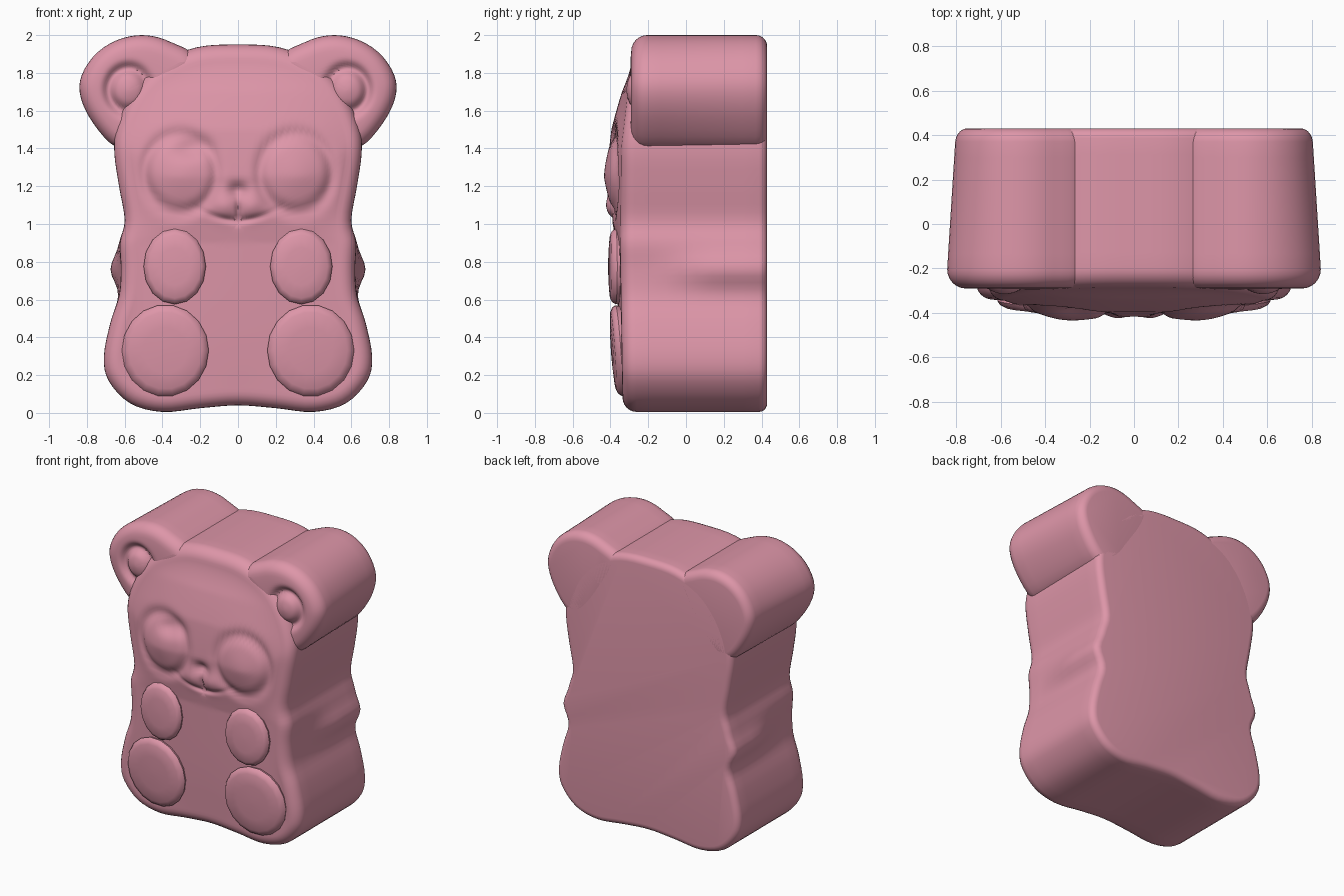
import bpy, bmesh, math
from mathutils import Vector

if "Cube" in bpy.data.objects:
    bpy.data.objects.remove(bpy.data.objects["Cube"])

pink = bpy.data.materials.new("soft_pink")
pink.diffuse_color = (0.73, 0.305, 0.395, 1)
pink.use_nodes = True
pink.node_tree.nodes["Principled BSDF"].inputs["Base Color"].default_value = pink.diffuse_color


def interp(v, table):
    """Smooth interpolation in a short (key, value) table."""
    if v <= table[0][0]:
        return table[0][1]
    for (a, fa), (b, fb) in zip(table, table[1:]):
        if v <= b:
            t = (v - a) / (b - a)
            return fa + (fb - fa) * t
    return table[-1][1]


def smooth_loop(pts, steps):
    """Closed Catmull-Rom curve through the points."""
    out, n = [], len(pts)
    for i in range(n):
        p0, p1, p2, p3 = (Vector(pts[(i + k) % n]) for k in (-1, 0, 1, 2))
        for s in range(steps):
            t = s / steps
            out.append(0.5 * (2 * p1 + (p2 - p0) * t + (2 * p0 - 5 * p1 + 4 * p2 - p3) * t * t
                              + (3 * p1 - p0 - 3 * p2 + p3) * t ** 3))
    return out


def inset(loop, d):
    """Move a counter-clockwise loop inward by d."""
    n, out = len(loop), []
    for i, p in enumerate(loop):
        t = (loop[(i + 1) % n] - loop[i - 1]).normalized()
        out.append(p + Vector((-t.y, t.x)) * d)
    return out


def bell(d, w):
    return math.exp(-(d / w) ** 2)


def loft(name, rings, angle=50):
    """Skin a list of rings of 3D points, front to back, closing both ends."""
    bm = bmesh.new()
    rows = [[bm.verts.new(p) for p in r] for r in rings]
    for a, b in zip(rows, rows[1:]):
        n = len(a)
        for i in range(n):
            bm.faces.new((a[i], a[(i + 1) % n], b[(i + 1) % n], b[i]))
    for r in (rows[0], rows[-1]):
        bm.faces.new(r)
    bmesh.ops.recalc_face_normals(bm, faces=bm.faces)
    me = bpy.data.meshes.new(name)
    bm.to_mesh(me)
    bm.free()
    me.materials.append(pink)
    ob = bpy.data.objects.new(name, me)
    bpy.context.collection.objects.link(ob)
    bpy.context.view_layer.objects.active = ob
    ob.select_set(True)
    bpy.ops.object.shade_smooth_by_angle(angle=math.radians(angle))
    ob.select_set(False)
    return ob


def slab(name, loop, centre, rim, front, relief, steps, r_front, r_back, warp):
    """Thick rounded slab with a modelled front face."""
    c = Vector(centre)
    edge = inset(loop, r_front)
    rings = []
    # front face, from the middle outwards
    for k in range(steps):
        t = 0.01 + 0.99 * k / steps
        ring = []
        for p in edge:
            q = c + (p - c) * t
            y = front(q.x, q.y) * (1 - t ** 5) + rim(p.y) * t ** 5
            ring.append((q.x, y + relief(q.x, q.y), q.y))
        rings.append(ring)
    # rounded front edge
    for k in range(7):
        a = math.pi / 2 * k / 6
        row = inset(loop, r_front * (1 - math.sin(a)))
        rings.append([(p.x, rim(p.y) + r_front * (1 - math.cos(a)), p.y) for p in row])
    # straight sides
    for k in range(1, 9):
        rings.append([(p.x, (rim(p.y) + r_front) * (1 - k / 8) + (0.43 - r_back) * k / 8, p.y)
                      for p in loop])
    # rounded back edge
    for k in range(1, 6):
        a = math.pi / 2 * k / 5
        row = inset(loop, r_back * (1 - math.cos(a)))
        rings.append([(p.x, 0.43 - r_back * (1 - math.sin(a)), p.y) for p in row])
    rings = [[warp(*p) for p in r] for r in rings]
    return loft(name, rings)


# Body: head, waist and legs in one slab
half = [(0.2, 0.025), (0.4, 0.005), (0.57, 0.05), (0.685, 0.17), (0.71, 0.3), (0.675, 0.48),
        (0.63, 0.62), (0.62, 0.76), (0.625, 0.9), (0.60, 1.02), (0.63, 1.2), (0.655, 1.38),
        (0.64, 1.52), (0.56, 1.7), (0.42, 1.85), (0.22, 1.935)]
outline = [(0, 0.04)] + half + [(0, 1.95)] + [(-x, z) for x, z in reversed(half)]


def body_rim(z):
    return interp(z, [(0, -0.335), (0.9, -0.35), (1.4, -0.345), (1.7, -0.31), (1.95, -0.275)])


def body_front(x, z):
    mid = interp(z, [(0, -0.345), (0.3, -0.355), (0.9, -0.372), (1.1, -0.402), (1.25, -0.418),
                     (1.5, -0.402), (1.7, -0.365), (1.9, -0.295)])
    return mid + 0.07 * x * x


def face_relief(x, z):
    d = math.hypot((abs(x) - 0.305) / 0.19, (z - 1.27) / 0.205)
    y = 0.022 * bell(d - 1, 0.17) - 0.025 * bell(d, 0.75)           # eyes
    y += 0.035 * bell(math.hypot((x + 0.25) / 0.09, (z - 1.40) / 0.05), 1)  # deeper brow
    y -= 0.022 * bell(math.hypot((abs(x) - 0.07) / 0.06, (z - 1.09) / 0.06), 1)  # cheeks
    y += 0.035 * bell(math.hypot(x / 0.045, (z - 1.18) / 0.035), 1)  # dent under nose
    y += 0.015 * bell(x, 0.015) * bell(z - 1.07, 0.05)              # mouth cleft
    if abs(x) < 0.25:                                               # smile
        y += 0.018 * bell(z - (1.02 + 1.3 * x * x), 0.018) * bell(x, 0.17)
    return y


def arm_bulge(x, y, z):
    """Arms stick out at the sides towards the back."""
    k = min(1, max(0, (y + 0.15) / 0.3)) * 0.055 * bell(z - 0.76, 0.09)
    return (x + math.copysign(k, x) * min(1, abs(x) / 0.5), y, z)


slab("bear_body", smooth_loop(outline, 4), (0, 1.0), body_rim, body_front, face_relief,
     44, 0.075, 0.045, arm_bulge)

# Ears
ear_pts = [(0.22, 1.86), (0.36, 1.965), (0.51, 2.0), (0.66, 1.965), (0.78, 1.87), (0.84, 1.73),
           (0.79, 1.57), (0.65, 1.41), (0.5, 1.42), (0.35, 1.6)]


def ear_relief(x, z):
    d = math.hypot((abs(x) - 0.58) / 0.11, (z - 1.71) / 0.12)
    return 0.035 * bell(d - 0.95, 0.25) - 0.02 * bell(d, 0.6)


def ear_taper(x, y, z):
    k = 1 - 0.045 * max(0, y + 0.2) / 0.6 * (abs(x) > 0.5) * (abs(x) - 0.5) / 0.34
    return (x * k, y, z)


for side, label in ((1, "right"), (-1, "left")):
    pts = [(side * x, z) for x, z in ear_pts]
    if side == 1:
        pts.reverse()
    slab(label + "_ear", smooth_loop(pts, 5), (side * 0.58, 1.71), lambda z: -0.29,
         lambda x, z: -0.295, ear_relief, 16, 0.085, 0.06, ear_taper)


# Paw and foot pads: faceted, slightly domed discs
def pad(name, cx, cz, rx, rz, y0, tilt, sides):
    rings = []
    for r, dy in ((0.05, -0.008), (0.5, -0.006), (0.84, 0.0), (0.95, 0.012), (1.0, 0.03),
                  (0.97, 0.05), (0.9, 0.11)):
        ring = []
        for i in range(sides):
            a = math.tau * i / sides
            x, z = cx + rx * r * math.cos(a), cz + rz * r * math.sin(a)
            ring.append((x, y0 + dy - tilt * (z - cz) + 0.05 * (abs(x) - abs(cx)), z))
        rings.append(ring)
    loft(name, rings, 35)


for side, label in ((1, "right"), (-1, "left")):
    pad(label + "_paw_pad", side * 0.335, 0.775, 0.165, 0.2, -0.402, 0.0, 16)
    pad(label + "_foot_pad", side * 0.385, 0.33, 0.23, 0.243, -0.386, 0.07, 18)
